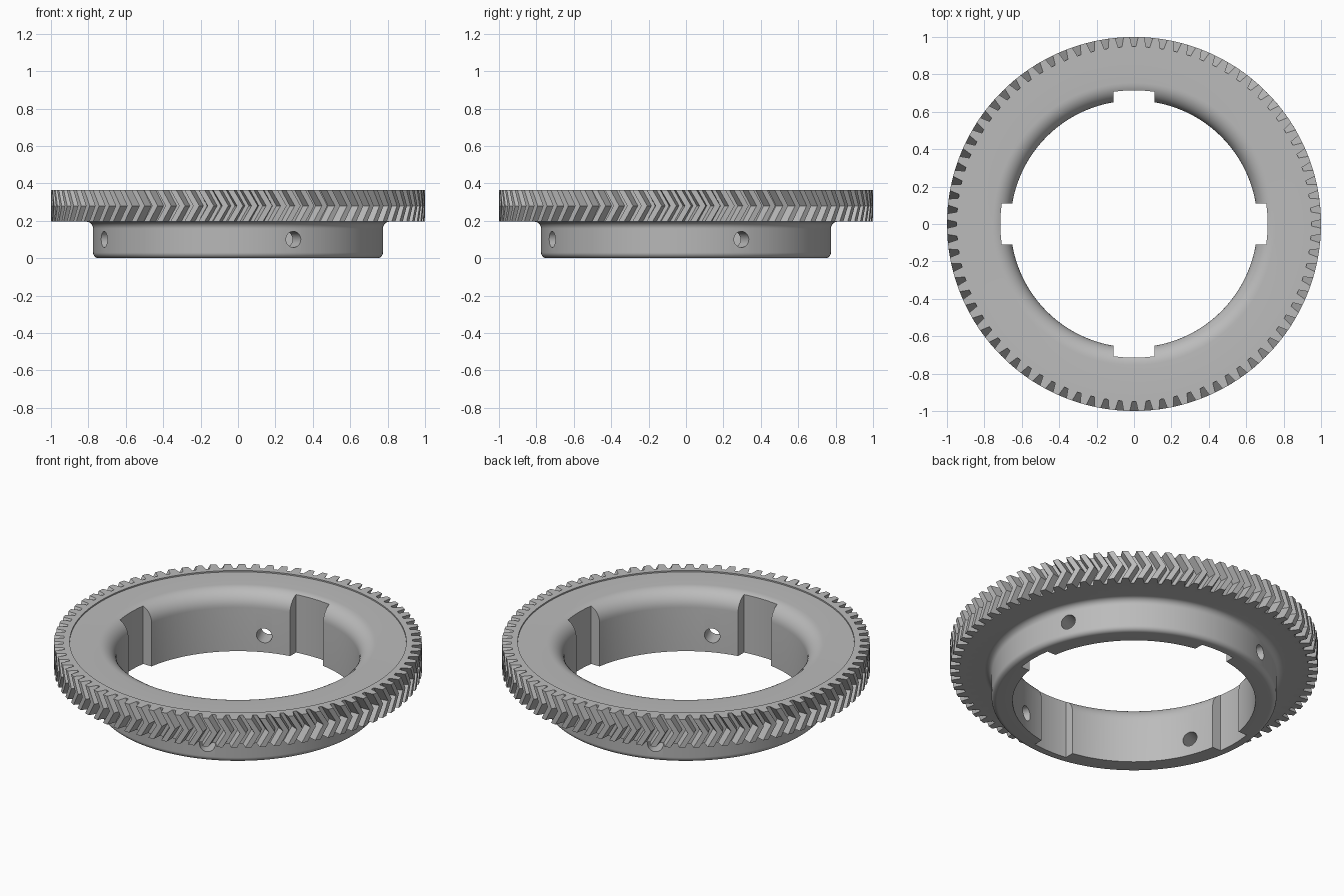
import bpy, bmesh
from math import pi, sin, cos, asin, radians
from mathutils import Matrix

cube = bpy.data.objects.get("Cube")
if cube:
    bpy.data.objects.remove(cube)

TEETH = 80
PITCH = 2 * pi / TEETH
TIP, ROOT = 1.0, 0.948
TOP, UNDER = 0.365, 0.195
MID = (TOP + UNDER) / 2
BORE, HUB, NOTCH = 0.66, 0.775, 0.715

steel = bpy.data.materials.new("grey metal")
steel.use_nodes = True
grey = (0.5, 0.5, 0.5, 1)
steel.diffuse_color = grey
steel.node_tree.nodes["Principled BSDF"].inputs["Base Color"].default_value = grey


def make_object(name, bm):
    bmesh.ops.recalc_face_normals(bm, faces=bm.faces)
    mesh = bpy.data.meshes.new(name)
    bm.to_mesh(mesh)
    bm.free()
    mesh.materials.append(steel)
    obj = bpy.data.objects.new(name, mesh)
    bpy.context.collection.objects.link(obj)
    return obj


def arc(cx, cz, r, start, end, steps=8):
    """Profile points on a fillet, angles in degrees."""
    angles = [radians(start + (end - start) * i / steps) for i in range(steps + 1)]
    return [(cx + r * cos(a), cz + r * sin(a)) for a in angles]


# Four outline points per tooth: tip pair, then gap floor pair
OUTLINE = [(-0.21, TIP), (0.21, TIP), (0.36, ROOT), (0.64, ROOT)]
stations = [((t + 0.5 + f) * PITCH, r) for t in range(TEETH) for f, r in OUTLINE]


def lathe_row(bm, r, z):
    return [bm.verts.new((r * cos(a), r * sin(a), z)) for a, _ in stations]


def tooth_row(bm, z, shift):
    return [bm.verts.new((r * cos(a + shift), r * sin(a + shift), z)) for a, r in stations]


# Ring body: hub, fillets, flange and double helical teeth in one closed skin
bm = bmesh.new()
floor = TOP - 0.008
lip = 0.095
inner = [(0.915, TOP), (0.915, floor), (0.755, floor)]
inner += arc(BORE + lip, floor - lip, lip, 90, 180, 10)[1:]
inner += [(BORE, 0)]
outer = arc(HUB - 0.03, 0.03, 0.03, -90, 0)
outer += arc(HUB + 0.037, UNDER - 0.037, 0.037, 180, 90)
rows = [tooth_row(bm, UNDER, 0), tooth_row(bm, MID, 0.05), tooth_row(bm, TOP, 0)]
rows += [lathe_row(bm, r, z) for r, z in inner + outer]
count = len(stations)
for k, low in enumerate(rows):
    high = rows[(k + 1) % len(rows)]
    for i in range(count):
        j = (i + 1) % count
        bm.faces.new((low[i], low[j], high[j], high[i]))
ring = make_object("gear_ring", bm)

# Cutter: four keyways in the bore
bm = bmesh.new()
half = asin(0.11 / NOTCH)
for q in range(4):
    points = [(0.5, -0.11)]
    points += [(NOTCH * cos(half * s / 6), NOTCH * sin(half * s / 6)) for s in range(-6, 7)]
    points += [(0.5, 0.11)]
    turn = Matrix.Rotation(q * pi / 2, 3, "Z")
    face = bm.faces.new([bm.verts.new(turn @ Matrix.Identity(3).col[0] * x
                                      + turn @ Matrix.Identity(3).col[1] * y) for x, y in points])
    bmesh.ops.translate(bm, verts=face.verts, vec=(0, 0, -0.1))
    pushed = bmesh.ops.extrude_face_region(bm, geom=[face])
    moved = [v for v in pushed["geom"] if isinstance(v, bmesh.types.BMVert)]
    bmesh.ops.translate(bm, verts=moved, vec=(0, 0, 0.7))
keyways = make_object("keyway_cutter", bm)

# Cutter: four radial screw holes through the hub
bm = bmesh.new()
for q in range(4):
    place = (Matrix.Rotation(radians(22.5 + 90 * q), 4, "Z")
             @ Matrix.Translation((0.7, 0, 0.1)) @ Matrix.Rotation(pi / 2, 4, "Y"))
    bmesh.ops.create_cone(bm, cap_ends=True, segments=32, radius1=0.043,
                          radius2=0.043, depth=0.4, matrix=place)
holes = make_object("hole_cutter", bm)

# Cut the ring, then drop the cutters
bpy.ops.object.select_all(action="DESELECT")
bpy.context.view_layer.objects.active = ring
ring.select_set(True)
for cutter in (keyways, holes):
    cutter.hide_render = True
    mod = ring.modifiers.new(cutter.name, "BOOLEAN")
    mod.operation = "DIFFERENCE"
    mod.solver = "EXACT"
    mod.object = cutter
    bpy.ops.object.modifier_apply(modifier=mod.name)
    bpy.data.objects.remove(cutter)

bpy.ops.object.shade_smooth_by_angle(angle=radians(25))
